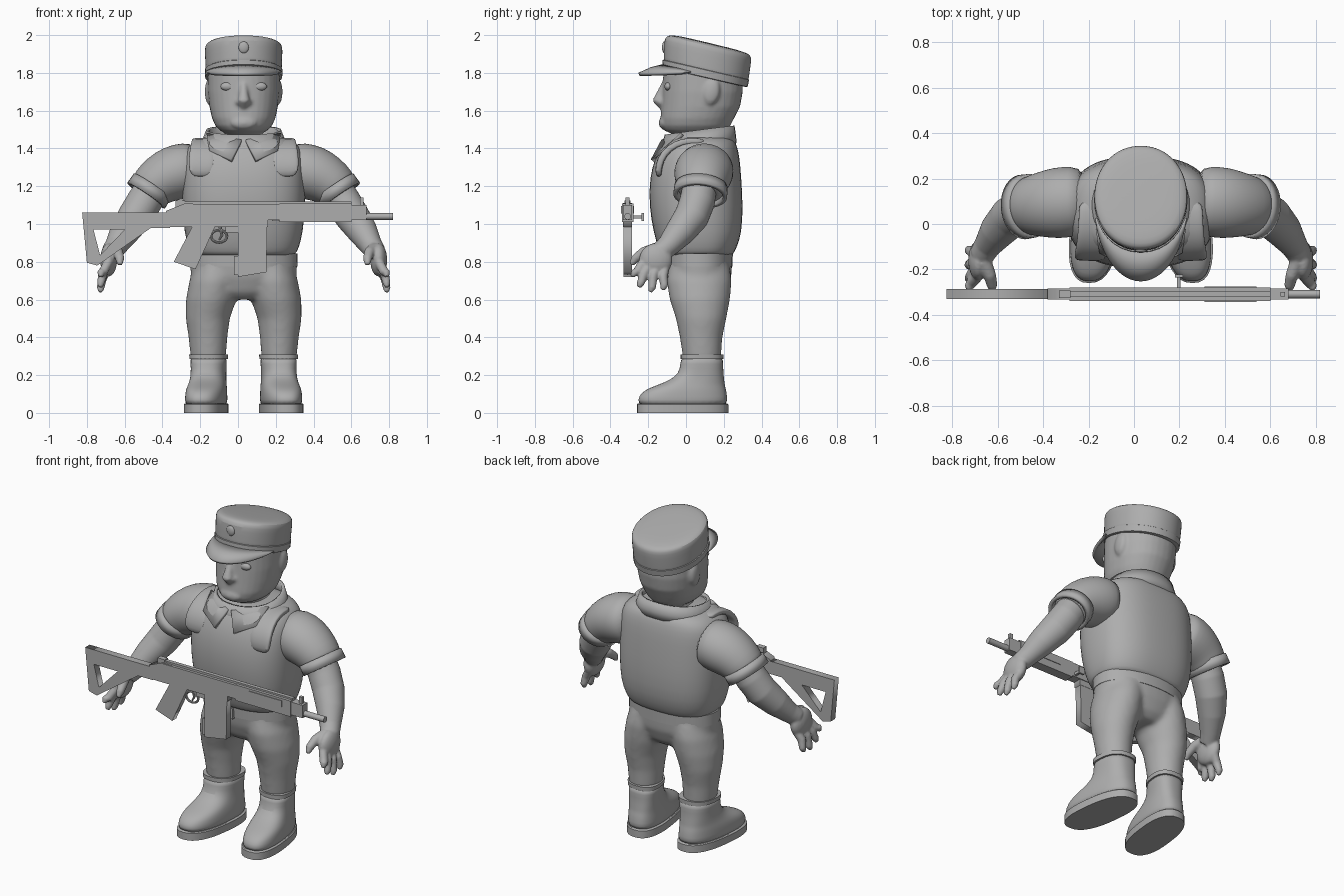
import bpy, bmesh, math
from mathutils import Vector, Matrix

if "Cube" in bpy.data.objects:
    bpy.data.objects.remove(bpy.data.objects["Cube"])

grey = bpy.data.materials.new("plain grey")
grey.use_nodes = True
grey.diffuse_color = (0.42, 0.42, 0.42, 1)
grey.node_tree.nodes["Principled BSDF"].inputs["Base Color"].default_value = (0.42, 0.42, 0.42, 1)

BODY = (0.03, 0, 0)   # the figure stands slightly off the gun's centre


def rings_to_mesh(bm, rings, power=2.0, caps=True, n=32):
    """Skin a list of (centre, u, v) super-ellipse rings."""
    loops = []
    for c, u, v in rings:
        loop = []
        for i in range(n):
            a = math.tau * i / n
            ca, sa = math.cos(a), math.sin(a)
            p = u * math.copysign(abs(ca) ** (2 / power), ca) + v * math.copysign(abs(sa) ** (2 / power), sa)
            loop.append(bm.verts.new(c + p))
        loops.append(loop)
    for a, b in zip(loops, loops[1:]):
        for i in range(n):
            j = (i + 1) % n
            bm.faces.new((a[i], a[j], b[j], b[i]))
    if caps:
        bm.faces.new(loops[0][::-1])
        bm.faces.new(loops[-1])


def stack(bm, rows, slope=0.0, **kw):
    """Rows of (z, centre x, centre y, half width, half depth)."""
    rings_to_mesh(bm, [(Vector((x, y, z)), Vector((rx, 0, 0)), Vector((0, ry, slope * ry)))
                       for z, x, y, rx, ry in rows], **kw)


def tube(bm, path, ref=(0, 1, 0), flat=1.0, **kw):
    """Sweep along points of (x, y, z, radius)."""
    pts = [Vector(p[:3]) for p in path]
    rings = []
    for i, p in enumerate(path):
        t = (pts[min(i + 1, len(pts) - 1)] - pts[max(i - 1, 0)]).normalized()
        u = t.cross(Vector(ref)).normalized()
        rings.append((pts[i], u * p[3] * flat, u.cross(t) * p[3]))
    rings_to_mesh(bm, rings, **kw)


def ball(bm, centre, size, tilt=0.0):
    m = Matrix.Translation(centre) @ Matrix.Rotation(tilt, 4, "X") @ Matrix.Diagonal((*size, 1))
    bmesh.ops.create_uvsphere(bm, u_segments=24, v_segments=14, radius=1, matrix=m)


def box(bm, x0, x1, y0, y1, z0, z1):
    m = Matrix.Translation(((x0 + x1) / 2, (y0 + y1) / 2, (z0 + z1) / 2))
    bmesh.ops.create_cube(bm, size=1, matrix=m @ Matrix.Diagonal((x1 - x0, y1 - y0, z1 - z0, 1)))


def finish(name, bm, loc=BODY, subsurf=0, remesh=0.0, smooth=4, thick=0.0, mirror=False, angle=40):
    bmesh.ops.recalc_face_normals(bm, faces=bm.faces)
    me = bpy.data.meshes.new(name)
    bm.to_mesh(me)
    bm.free()
    ob = bpy.data.objects.new(name, me)
    bpy.context.collection.objects.link(ob)
    ob.location = loc
    me.materials.append(grey)
    bpy.ops.object.select_all(action="DESELECT")
    ob.select_set(True)
    bpy.context.view_layer.objects.active = ob
    bpy.ops.object.shade_smooth_by_angle(angle=math.radians(angle))
    if remesh:
        r = ob.modifiers.new("blend", "REMESH")
        r.mode, r.voxel_size, r.use_smooth_shade = "VOXEL", remesh, True
        s = ob.modifiers.new("soften", "SMOOTH")
        s.factor, s.iterations = 0.5, smooth
    if thick:
        s = ob.modifiers.new("thickness", "SOLIDIFY")
        s.thickness, s.offset = thick, 0
    if subsurf:
        ob.modifiers.new("subdivision", "SUBSURF").levels = subsurf
    if mirror:
        ob.modifiers.new("mirror", "MIRROR")


def plate(name, loops, y, half):
    """Extruded x-z outline; further loops become holes."""
    cu = bpy.data.curves.new(name, "CURVE")
    cu.dimensions, cu.fill_mode, cu.extrude = "2D", "BOTH", half
    for loop in loops:
        sp = cu.splines.new("POLY")
        sp.points.add(len(loop) - 1)
        for p, (x, z) in zip(sp.points, loop):
            p.co = (x, z, 0, 1)
        sp.use_cyclic_u = True
    ob = bpy.data.objects.new(name, cu)
    bpy.context.collection.objects.link(ob)
    ob.location, ob.rotation_euler = (0, y, 0), (math.pi / 2, 0, 0)
    cu.materials.append(grey)
    bpy.ops.object.select_all(action="DESELECT")
    ob.select_set(True)
    bpy.context.view_layer.objects.active = ob
    bpy.ops.object.convert(target="MESH")


# Head with nose and ears
bm = bmesh.new()
stack(bm, [(1.38, 0, .10, .12, .13), (1.46, 0, .09, .11, .13), (1.475, 0, .06, .09, .13), (1.495, 0, .05, .125, .165),
           (1.52, 0, .052, .15, .182), (1.56, 0, .06, .168, .195), (1.62, 0, .078, .181, .208),
           (1.70, 0, .088, .19, .213), (1.80, 0, .09, .19, .21), (1.84, 0, .10, .18, .2)], power=2.15)
tube(bm, [(0, -.10, 1.76, .02), (0, -.13, 1.70, .022), (0, -.148, 1.655, .032), (0, -.12, 1.62, .022)], ref=(1, 0, 0))
ball(bm, (0, -.115, 1.535), (.07, .03, .035))
for s in (1, -1):
    ball(bm, (s * .182, .135, 1.70), (.024, .045, .07), -.2)
    ball(bm, (s * .022, -.132, 1.645), (.02, .02, .018))
finish("head", bm, remesh=.009, smooth=7)

bm = bmesh.new()
ball(bm, (.083, -.094, 1.728), (.04, .02, .023))
finish("eye", bm, mirror=True)

# Cap: band, crown, visor and badge
bm = bmesh.new()
stack(bm, [(1.775, 0, .10, .198, .218), (1.778, 0, .10, .204, .226), (1.815, 0, .105, .206, .229),
           (1.818, 0, .105, .2, .224)], slope=-.23, power=2.1)
finish("cap_band", bm)
bm = bmesh.new()
stack(bm, [(1.785, 0, .102, .198, .22), (1.80, 0, .105, .202, .225), (1.86, 0, .11, .204, .228),
           (1.925, 0, .116, .207, .232), (1.943, 0, .121, .203, .222), (1.954, 0, .126, .185, .2),
           (1.958, 0, .126, .1, .11)], slope=-.24, power=2.1)
finish("cap_crown", bm, subsurf=1)

bm = bmesh.new()
rows = []
for i in range(25):
    a = math.radians(20 + 140 * i / 24)
    reach = math.sin(math.pi * i / 24) ** .7
    x, y, z = .207 * math.cos(a), .105 - .226 * math.sin(a), 1.785 + .052 * math.sin(a)
    rows.append([bm.verts.new((x, y - .128 * reach * k, z - .045 * reach * k ** 1.5)) for k in (0, .5, 1)])
for a, b in zip(rows, rows[1:]):
    for j in range(2):
        bm.faces.new((a[j], b[j], b[j + 1], a[j + 1]))
finish("cap_visor", bm, thick=.018)
bm = bmesh.new()
ball(bm, (0, -.115, 1.935), (.027, .012, .031))
finish("cap_badge", bm)

# Vest, shoulder straps and collar
bm = bmesh.new()
stack(bm, [(.83, 0, .06, .25, .175), (.84, 0, .06, .275, .19), (.87, 0, .06, .292, .207), (.95, 0, .0625, .315, .234),
           (1.1, 0, .0525, .327, .25), (1.25, 0, .05, .327, .243), (1.35, 0, .06, .32, .225),
           (1.41, 0, .07, .30, .202), (1.445, 0, .075, .255, .182), (1.465, 0, .075, .2, .15),
           (1.468, 0, .075, .1, .08)], power=2.6)
finish("vest", bm, subsurf=1)
bm = bmesh.new()
tube(bm, [(.225, -.14, 1.25, .04), (.225, -.148, 1.275, .065), (.222, -.138, 1.34, .07), (.215, -.095, 1.40, .068),
          (.21, -.02, 1.438, .065), (.21, .06, 1.44, .062), (.21, .1, 1.43, .06)],
     ref=(1, 0, 0), flat=.28, power=4)
finish("shoulder_strap", bm, subsurf=1, mirror=True)
bm = bmesh.new()
stack(bm, [(1.40, 0, .064, .222, .195), (1.44, 0, .068, .212, .188), (1.495, 0, .072, .19, .176)],
      slope=.14, power=2.2, caps=False)
finish("collar", bm, thick=.018)
bm = bmesh.new()
bm.faces.new([bm.verts.new(p) for p in
              ((.195, -.02, 1.475), (.01, -.122, 1.44), (.065, -.178, 1.335), (.18, -.12, 1.385))])
finish("collar_point", bm, thick=.022, mirror=True)

# Arms: sleeve, rolled cuff, forearm with hand
bm = bmesh.new()
tube(bm, [(.24, .10, 1.29, .14), (.30, .10, 1.288, .155), (.37, .092, 1.27, .158), (.44, .085, 1.235, .143),
          (.485, .08, 1.195, .13), (.51, .075, 1.16, .118)], flat=.94)
finish("sleeve", bm, subsurf=1, mirror=True)
bm = bmesh.new()
tube(bm, [(.483, .08, 1.2, .13), (.517, .075, 1.15, .132)], flat=.83, caps=False)
finish("sleeve_cuff", bm, thick=.022, mirror=True)
bm = bmesh.new()
tube(bm, [(.47, .075, 1.21, .09), (.525, .06, 1.12, .094), (.575, .03, 1.04, .092), (.63, -.03, .96, .08),
          (.675, -.095, .885, .06), (.70, -.135, .85, .055)])
ball(bm, (.715, -.16, .81), (.045, .088, .088), -.5)
for k, (y, z) in enumerate(((-.285, .72), (-.25, .665), (-.19, .64), (-.125, .65))):
    root = -.225 + .038 * k
    tube(bm, [(.715, root, .80 - .01 * k, .025), (.745, (root + y) / 2 - .004, .745 - .008 * k, .025),
              (.757, y + .01, z + .022, .021), (.758, y, z, .012)], n=12)
tube(bm, [(.69, -.16, .87, .032), (.665, -.225, .85, .028), (.655, -.27, .815, .024), (.655, -.29, .785, .013)], n=12)
finish("forearm_and_hand", bm, remesh=.007, smooth=4, mirror=True)

# Trousers and belt
bm = bmesh.new()
stack(bm, [(.60, 0, .07, .10, .10), (.64, 0, .07, .2, .14), (.72, 0, .07, .28, .17), (.80, 0, .067, .285, .178),
           (.87, 0, .065, .27, .18)], power=2.2)
for s in (1, -1):
    stack(bm, [(.28, s * .187, .085, .092, .10), (.4, s * .189, .08, .103, .113), (.5, s * .19, .08, .117, .134),
               (.6, s * .172, .073, .134, .16), (.7, s * .155, .07, .132, .172), (.78, s * .14, .07, .12, .16)])
finish("trousers", bm, remesh=.013, smooth=12)
bm = bmesh.new()
stack(bm, [(.775, 0, .067, .285, .179), (.845, 0, .066, .284, .182)], power=2.2)
box(bm, -.05, .02, -.125, -.1, .765, .83)
finish("belt", bm)

# Boots, toes turned slightly outward
for name, rows, sub in (
    ("boot", [(.03, .188, -.018, .104, .236), (.07, .188, -.018, .106, .238), (.105, .188, -.012, .105, .228),
              (.13, .188, .006, .102, .205), (.15, .187, .03, .098, .175), (.175, .187, .06, .094, .143),
              (.21, .187, .08, .092, .118), (.26, .187, .084, .093, .113), (.305, .187, .085, .1, .113)], 1),
    ("boot_sole", [(0, .188, -.018, .112, .242), (.045, .188, -.018, .112, .242), (.05, .188, -.018, .106, .236)], 0),
    ("boot_rim", [(.285, .187, .085, .1, .113), (.31, .187, .085, .101, .114)], 0)):
    bm = bmesh.new()
    stack(bm, rows, power=2.5)
    for v in bm.verts:
        v.co.x -= .12 * (v.co.y - .07)
    finish(name, bm, subsurf=sub, mirror=True)

# Rifle: plates in profile, then the boxy body
GUN_Y = -.309
plate("gun_stock", [[(-.825, 1.06), (-.36, 1.06), (-.36, .98), (-.46, .98), (-.745, .78), (-.80, .795)],
                    [(-.765, .97), (-.60, .97), (-.73, .835)]], GUN_Y, .022)
plate("gun_grip", [[(-.24, .99), (-.12, .99), (-.225, .76), (-.34, .80)]], GUN_Y, .02)
plate("gun_magazine", [[(0, 1.01), (.155, 1.01), (.15, .745), (0, .72)]], GUN_Y, .022)
plate("gun_lower_receiver", [[(-.38, 1.07), (-.28, 1.11), (.16, 1.08), (.16, .985), (-.38, .985)]], GUN_Y, .024)
bm = bmesh.new()
for x0, x1, w, z0, z1 in ((-.285, .23, .029, 1.02, 1.105), (.22, .60, .03, 1.01, 1.108), (.58, .68, .024, 1.02, 1.10),
                          (-.28, .60, .012, 1.1, 1.118), (-.33, -.28, .016, 1.07, 1.125),
                          (.31, .54, .034, 1.055, 1.095), (.645, .665, .01, 1.09, 1.14), (-.02, 0, .015, .73, .83)):
    box(bm, x0, x1, GUN_Y - w, GUN_Y + w, z0, z1)
box(bm, .19, .205, GUN_Y, -.225, 1.028, 1.045)
box(bm, .18, .215, -.235, -.222, 1.015, 1.058)
finish("gun_body", bm, loc=(0, 0, 0))
bm = bmesh.new()
tube(bm, [(.66, GUN_Y, 1.04, .018), (.82, GUN_Y, 1.04, .018)], n=16)
finish("gun_barrel", bm, loc=(0, 0, 0))
bm = bmesh.new()
loop = [(-.1 + .042 * math.cos(a), GUN_Y, .935 + .033 * math.sin(a), .007)
        for a in (math.tau * i / 20 for i in range(21))]
tube(bm, loop, n=8)
tube(bm, [(-.095, GUN_Y, .985, .009), (-.085, GUN_Y, .94, .008), (-.1, GUN_Y, .915, .005)], n=8)
box(bm, -.065, .01, GUN_Y - .015, GUN_Y + .015, .955, .99)
finish("gun_trigger_guard", bm, loc=(0, 0, 0))
